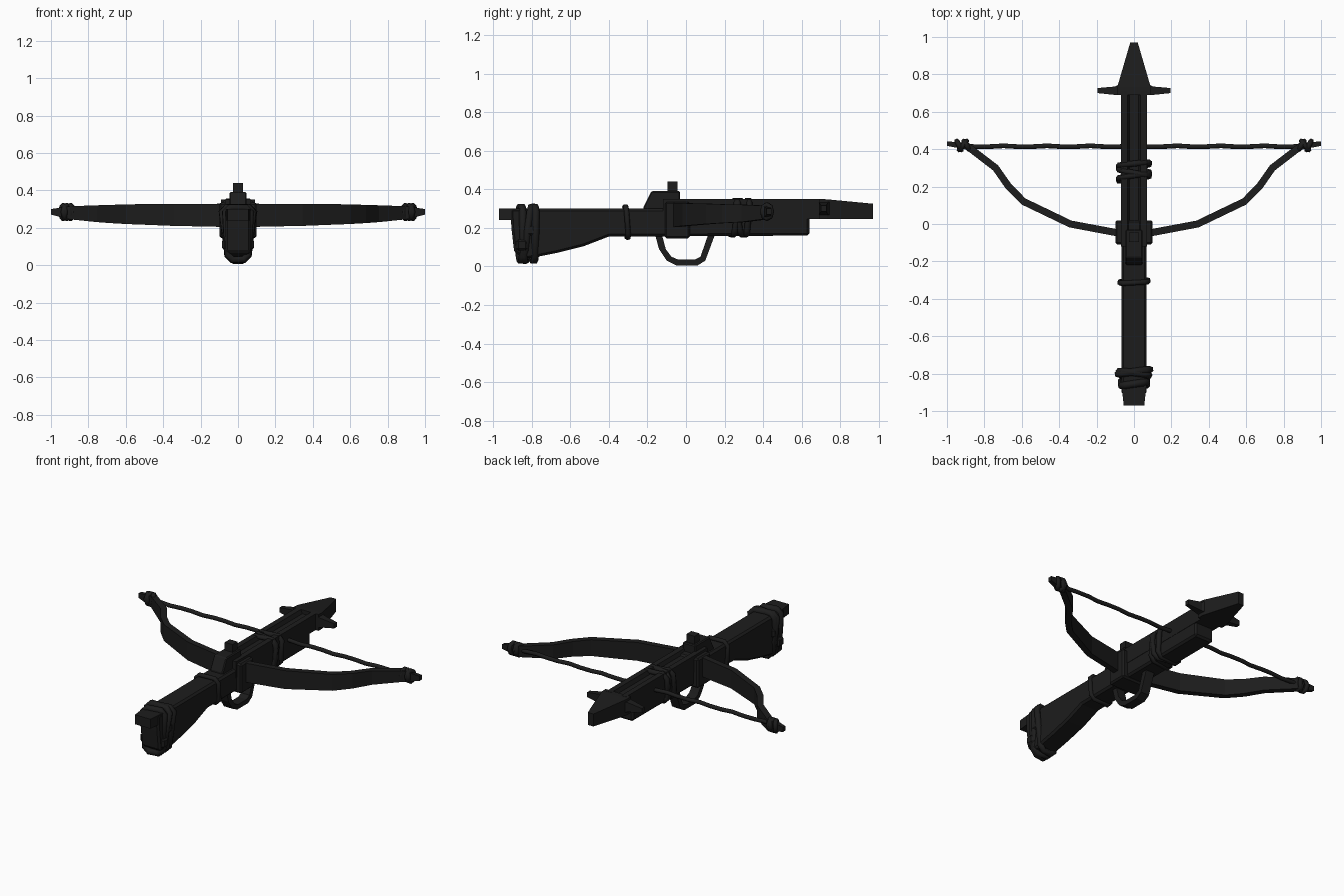
import bpy, bmesh, math

if "Cube" in bpy.data.objects:
    bpy.data.objects.remove(bpy.data.objects["Cube"])

dark = bpy.data.materials.new("dark")
dark.diffuse_color = (0.012, 0.012, 0.012, 1)
dark.use_nodes = True
dark.node_tree.nodes["Principled BSDF"].inputs["Base Color"].default_value = dark.diffuse_color


def make(name, bm, bevel=0):
    bmesh.ops.recalc_face_normals(bm, faces=bm.faces)
    me = bpy.data.meshes.new(name)
    bm.to_mesh(me)
    bm.free()
    ob = bpy.data.objects.new(name, me)
    bpy.context.collection.objects.link(ob)
    me.materials.append(dark)
    if bevel:
        m = ob.modifiers.new("bevel", 'BEVEL')
        m.width, m.segments = bevel, 1
    return ob


def loft(name, rings, bevel=0, closed=False):
    bm = bmesh.new()
    vs = [[bm.verts.new(p) for p in r] for r in rings]
    n = len(rings[0])
    pairs = list(zip(vs, vs[1:])) + ([(vs[-1], vs[0])] if closed else [])
    for a, b in pairs:
        for i in range(n):
            j = (i + 1) % n
            bm.faces.new((a[i], a[j], b[j], b[i]))
    if not closed:
        bm.faces.new(vs[0])
        bm.faces.new(vs[-1])
    return make(name, bm, bevel)


def side_profile(name, pts, w, bevel=0):
    return loft(name, [[(x, y, z) for y, z in pts] for x in (-w, w)], bevel)


def box(name, x0, x1, y0, y1, z0, z1, bevel=0):
    return loft(name, [[(x0, y, z0), (x1, y, z0), (x1, y, z1), (x0, y, z1)]
                       for y in (y0, y1)], bevel)


def tube(name, pts, r, cyclic=False):
    cu = bpy.data.curves.new(name, 'CURVE')
    cu.dimensions = '3D'
    cu.bevel_depth, cu.bevel_resolution, cu.use_fill_caps = r, 1, True
    sp = cu.splines.new('POLY')
    sp.points.add(len(pts) - 1)
    for p, c in zip(sp.points, pts):
        p.co = (*c, 1)
    sp.use_cyclic_u = cyclic
    cu.materials.append(dark)
    ob = bpy.data.objects.new(name, cu)
    bpy.context.collection.objects.link(ob)


def wrap(name, y, z0, z1, w, r, slant=0.0, skew=0.0, wb=None):
    # cord loop around the stock: slant tilts it along z, skew along x
    wb = wb or w
    c = 0.025
    ring = [(-wb, z0 + c), (-wb + c, z0), (wb - c, z0), (wb, z0 + c),
            (w, z1 - c), (w - c, z1), (-w + c, z1), (-w, z1 - c)]
    zm, zh = (z0 + z1) / 2, (z1 - z0) / 2
    tube(name, [(x, y + slant * (z - zm) / zh + skew * x / w, z) for x, z in ring], r, True)


# stock with curved butt
side_profile("stock", [(-0.91, 0.30), (-0.905, 0.20), (-0.89, 0.07), (-0.82, 0.04),
                       (-0.67, 0.07), (-0.53, 0.105), (-0.40, 0.155), (0.64, 0.16),
                       (0.64, 0.25), (0.64, 0.30)], 0.068, 0.012)
loft("butt_plate", [[(-w, y, 0.24), (w, y, 0.24), (w, y, 0.301), (-w, y, 0.301)]
                    for y, w in ((-0.97, 0.055), (-0.86, 0.067))])

# grooved rail on top
rail = [(-0.07, 0.245), (0.07, 0.245), (0.07, 0.35), (0.035, 0.35),
        (0.025, 0.325), (-0.025, 0.325), (-0.035, 0.35), (-0.07, 0.35)]
loft("rail", [[(x, y, z) for x, z in rail] for y in (-0.12, 0.71)])

# spear head and barbs at the front
loft("spear_head", [[(-w, y, 0.245), (w, y, 0.245), (w, y, t), (-w, y, t)]
                    for y, w, t in ((0.69, 0.09, 0.35), (0.73, 0.09, 0.348), (0.97, 0.02, 0.325))])
for s, side in ((-1, "left"), (1, "right")):
    loft("barb_" + side, [[(s * x, y0, 0.30 - h), (s * x, y1, 0.30 - h),
                           (s * x, y1, 0.30 + h), (s * x, y0, 0.30 + h)]
                          for x, y0, y1, h in ((0.06, 0.69, 0.76, 0.04), (0.10, 0.69, 0.735, 0.03),
                                               (0.195, 0.70, 0.727, 0.015))])

# lock housing, sight post and bow mount
side_profile("lock_housing", [(-0.22, 0.29), (-0.22, 0.31), (-0.18, 0.39), (-0.03, 0.39),
                              (-0.03, 0.29)], 0.045, 0.006)
box("sight_post", -0.028, 0.028, -0.095, -0.045, 0.38, 0.44)
box("bow_mount", -0.10, 0.10, -0.11, 0.02, 0.145, 0.335, 0.01)

# trigger guard
outer = [(-0.16, 0.165), (-0.14, 0.09), (-0.10, 0.03), (-0.05, 0.005), (0.06, 0.005), (0.10, 0.03),
         (0.15, 0.165)]
inner = [(-0.125, 0.165), (-0.105, 0.09), (-0.075, 0.05), (-0.04, 0.035), (0.045, 0.035), (0.075, 0.05),
         (0.115, 0.165)]
loft("trigger_guard", [[(-0.03, *o), (0.03, *o), (0.03, *i), (-0.03, *i)]
                       for o, i in zip(outer, inner)])

# bow limbs: one tapered band swept across both sides
half = [(0.10, -0.045, 0.205, 0.328), (0.34, 0.0, 0.21, 0.328), (0.59, 0.12, 0.22, 0.325),
        (0.67, 0.20, 0.225, 0.322), (0.74, 0.30, 0.23, 0.32), (0.89, 0.415, 0.245, 0.315),
        (1.0, 0.43, 0.27, 0.30)]
path = [(-x, y, a, b) for x, y, a, b in reversed(half)] + half
rings = []
for i, (x, y, a, b) in enumerate(path):
    p, q = path[max(i - 1, 0)], path[min(i + 1, len(path) - 1)]
    dx, dy = q[0] - p[0], q[1] - p[1]
    if i in (0, len(path) - 1):
        dx, dy = 1, 0
    d = math.hypot(dx, dy)
    t = 0.012 if abs(x) > 0.95 else 0.019
    nx, ny = -dy / d * t, dx / d * t
    rings.append([(x - nx, y - ny, a), (x + nx, y + ny, a), (x + nx, y + ny, b), (x - nx, y - ny, b)])
loft("bow", rings)

# string and its knots
tube("bow_string", [(-0.93 + 1.86 * i / 24, 0.415 + 0.003 * math.cos(i * 2.1), 0.285 + 0.003 * math.sin(i * 2.1))
                    for i in range(25)], 0.0125)
for s, side in ((-1, "left"), (1, "right")):
    for k, (x, tilt) in enumerate(((0.895, 0.015), (0.915, -0.02), (0.935, 0.012))):
        tube(f"string_knot_{side}_{k}",
             [(s * (x + tilt * math.cos(a)), 0.42 + 0.023 * math.cos(a), 0.284 + 0.036 * math.sin(a))
              for a in [j * math.pi / 4 for j in range(8)]], 0.014, True)

# cord wraps around the stock
wrap("rear_band", -0.308, 0.15, 0.31, 0.076, 0.014, -0.006, 0.004)
for k, (y, sl, sk) in enumerate(((0.25, 0.01, 0.012), (0.285, -0.012, -0.015), (0.315, 0.008, 0.008))):
    wrap(f"front_wrap_{k}", y, 0.165, 0.342, 0.082, 0.016, sl, sk)
for k, (y, sl, sk, w) in enumerate(((-0.79, 0.0, 0.012, 0.086), (-0.815, 0.02, -0.01, 0.08),
                                    (-0.855, 0.0, 0.01, 0.068))):
    wrap(f"butt_wrap_{k}", y, 0.03, 0.308, w, 0.02, sl, sk, 0.055)
for k, (y, z) in enumerate(((-0.80, 0.19), (-0.85, 0.11))):
    box(f"butt_knot_{k}", -0.085, 0.085, y - 0.03, y + 0.03, z - 0.03, z + 0.03, 0.012)
